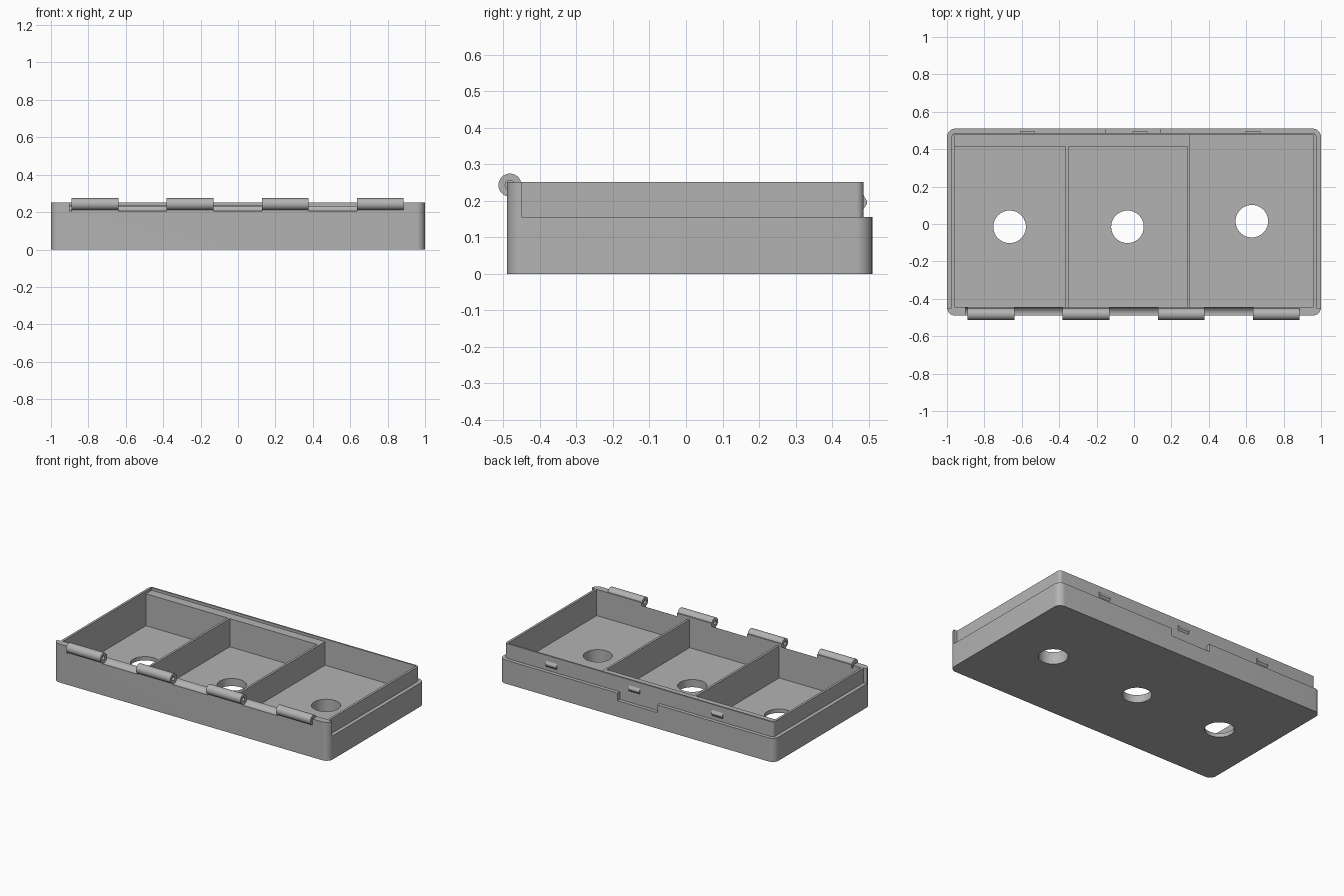
import bpy, bmesh, math
from mathutils import Matrix

cube = bpy.data.objects.get("Cube")
if cube:
    bpy.data.objects.remove(cube, do_unlink=True)

grey = bpy.data.materials.new("mid_grey_plastic")
grey.use_nodes = True
colour = (0.45, 0.45, 0.45, 1)
grey.diffuse_color = colour
grey.node_tree.nodes["Principled BSDF"].inputs["Base Color"].default_value = colour


def make(name, bm):
    bmesh.ops.recalc_face_normals(bm, faces=bm.faces)
    mesh = bpy.data.meshes.new(name)
    bm.to_mesh(mesh)
    bm.free()
    mesh.materials.append(grey)
    obj = bpy.data.objects.new(name, mesh)
    bpy.context.collection.objects.link(obj)
    return obj


def prism(name, x0, x1, y0, y1, z0, z1, r=0, steps=8):
    """Upright block, with rounded vertical corners if r is given."""
    bm = bmesh.new()
    corners = [(x1, y1, -1, -1), (x0, y1, 1, -1), (x0, y0, 1, 1), (x1, y0, -1, 1)]
    ring = []
    for i, (x, y, sx, sy) in enumerate(corners):
        for k in range(steps + 1 if r else 1):
            a = math.pi / 2 * (i + k / steps)
            ring.append(bm.verts.new((x + r * (sx + math.cos(a)),
                                      y + r * (sy + math.sin(a)), z0)))
    face = bm.faces.new(ring)
    top = bmesh.ops.extrude_face_region(bm, geom=[face])["geom"]
    for v in top:
        if isinstance(v, bmesh.types.BMVert):
            v.co.z = z1
    return make(name, bm)


def rod(name, centre, radius, length, axis="Z", segments=48):
    bm = bmesh.new()
    turn = Matrix.Rotation(math.pi / 2, 4, "Y") if axis == "X" else Matrix()
    bmesh.ops.create_cone(bm, cap_ends=True, segments=segments, radius1=radius,
                          radius2=radius, depth=length,
                          matrix=Matrix.Translation(centre) @ turn)
    return make(name, bm)


def combine(target, tool, operation):
    mod = target.modifiers.new("join", "BOOLEAN")
    mod.operation, mod.solver, mod.object = operation, "EXACT", tool
    bpy.context.view_layer.objects.active = target
    bpy.ops.object.modifier_apply(modifier=mod.name)
    bpy.data.objects.remove(tool, do_unlink=True)


def cut(target, tool):
    combine(target, tool, "DIFFERENCE")


# Tray body with a stepped-in lip on the sides and back
tray = prism("tray", -1, 1, -0.49, 0.51, 0, 0.252, 0.045)
step = prism("step", -1.2, 1.2, -0.45, 0.8, 0.155, 0.4)
cut(step, prism("lip", -0.975, 0.975, -0.6, 0.486, 0.1, 0.5, 0.02))
cut(tray, step)

# Recess down to the divider tops, then three compartments of different depth
cut(tray, prism("recess", -0.96, 0.96, -0.445, 0.475, 0.235, 0.4))
for x0, x1, y1, floor, hx, hy in [(-0.96, -0.365, 0.415, 0.025, -0.665, -0.015),
                                  (-0.35, 0.285, 0.415, 0.05, -0.035, -0.015),
                                  (0.3, 0.96, 0.475, 0.08, 0.63, 0.015)]:
    cut(tray, prism("pocket", x0, x1, -0.445, y1, floor, 0.4))
    cut(tray, rod("hole", (hx, hy, 0.05), 0.087, 0.3))

# Thumb notch in the back rim
cut(tray, prism("thumb_notch", -0.15, 0.14, 0.486, 0.6, 0.105, 0.3))

# Hinge knuckles, with clearance scooped out of the front wall between them
HY, HZ = -0.482, 0.243
starts = [-0.89, -0.382, 0.127, 0.635]
WIDTH = 0.25
gaps = [(-0.9, starts[0])] + [(a + WIDTH, b) for a, b in zip(starts, starts[1:])]
for a, b in gaps:
    cut(tray, rod("clearance", ((a + b) / 2, HY, HZ), 0.0385, b - a, "X"))
for a in starts:
    combine(tray, rod("knuckle", (a + WIDTH / 2, HY, HZ), 0.0315, WIDTH, "X"), "UNION")
cut(tray, rod("bore", (0, HY, HZ), 0.013, 1.77, "X", 24))

# Wedge catches on the back of the lip
for i, x in enumerate((-0.57, 0.033, 0.635)):
    bm = bmesh.new()
    profile = [(0.48, 0.178), (0.486, 0.178), (0.495, 0.19), (0.495, 0.2), (0.486, 0.215), (0.48, 0.215)]
    face = bm.faces.new([bm.verts.new((x - 0.04, y, z)) for y, z in profile])
    side = bmesh.ops.extrude_face_region(bm, geom=[face])["geom"]
    bmesh.ops.translate(bm, vec=(0.08, 0, 0),
                        verts=[v for v in side if isinstance(v, bmesh.types.BMVert)])
    make(f"catch_{i + 1}", bm)

# Smooth only the rounded surfaces
bpy.ops.object.select_all(action="DESELECT")
tray.select_set(True)
bpy.context.view_layer.objects.active = tray
bpy.ops.object.shade_smooth_by_angle(angle=math.radians(30))
